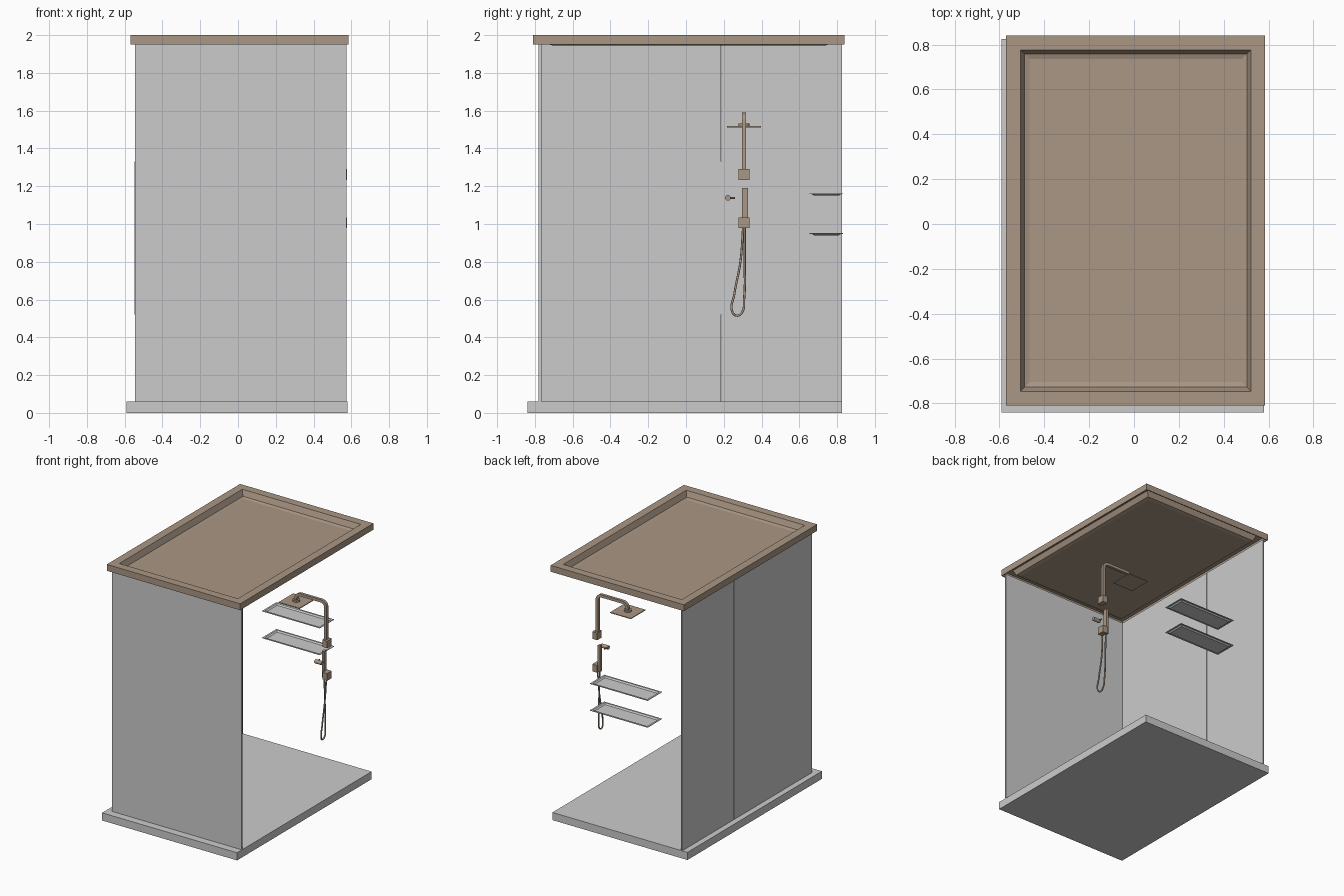
import bpy, bmesh, math
from mathutils import Vector

if "Cube" in bpy.data.objects:
    bpy.data.objects.remove(bpy.data.objects["Cube"])

bronze = bpy.data.materials.new("bronze")
bronze.diffuse_color = (0.40, 0.31, 0.235, 1)
bronze.use_nodes = True
bronze.node_tree.nodes["Principled BSDF"].inputs["Base Color"].default_value = bronze.diffuse_color


def finish(name, bm, mat=None):
    bmesh.ops.recalc_face_normals(bm, faces=bm.faces)
    me = bpy.data.meshes.new(name)
    bm.to_mesh(me)
    bm.free()
    ob = bpy.data.objects.new(name, me)
    bpy.context.collection.objects.link(ob)
    if mat:
        me.materials.append(mat)
    return ob


def box(name, x, y, z, mat=None):
    bm = bmesh.new()
    bmesh.ops.create_cube(bm, size=1)
    for v in bm.verts:
        v.co = [lo + (c + 0.5) * (hi - lo) for c, (lo, hi) in zip(v.co, (x, y, z))]
    return finish(name, bm, mat)


def cylinder(name, centre, radius, length, axis, mat=None, sides=24):
    bpy.ops.mesh.primitive_cylinder_add(vertices=sides, radius=radius, depth=length, location=centre)
    ob = bpy.context.object
    ob.name = name
    ob.rotation_euler = {'X': (0, math.pi / 2, 0), 'Y': (math.pi / 2, 0, 0), 'Z': (0, 0, 0)}[axis]
    bpy.ops.object.shade_smooth_by_angle()
    if mat:
        ob.data.materials.append(mat)
    return ob


def pan(name, x, y, profile, mat=None):
    """Closed shell of rectangular rings; profile is (inset, z), first and last rings are capped."""
    bm = bmesh.new()
    rings = []
    for i, z in profile:
        rings.append([bm.verts.new(p) for p in (
            (x[0] + i, y[0] + i, z), (x[1] - i, y[0] + i, z),
            (x[1] - i, y[1] - i, z), (x[0] + i, y[1] - i, z))])
    for a, b in zip(rings, rings[1:]):
        for k in range(4):
            bm.faces.new((a[k], a[(k + 1) % 4], b[(k + 1) % 4], b[k]))
    bm.faces.new(rings[0])
    bm.faces.new(rings[-1])
    return finish(name, bm, mat)


# floor tray
box("floor_tray", (-0.59, 0.58), (-0.84, 0.825), (0, 0.06))

# pressed roof pan: underside first, round the outer flange, then the recessed top
pan("roof_pan", (-0.57, 0.585), (-0.81, 0.84),
    [(0.105, 1.945), (0.078, 1.952), (0.060, 1.99), (0.006, 1.99), (0.006, 1.95),
     (0, 1.95), (0, 2.0), (0.064, 2.0), (0.082, 1.957), (0.105, 1.95)], bronze)

# glass walls
box("front_glass", (-0.545, 0.575), (-0.78, -0.766), (0.06, 1.95))
box("side_glass_front", (-0.545, -0.535), (-0.766, 0.184), (0.06, 1.95))
box("side_glass_back", (-0.545, -0.535), (0.189, 0.825), (0.06, 1.95))
box("door_edge_handle", (-0.549, -0.530), (0.183, 0.190), (0.52, 1.33))

# shelves
for n, z in (("upper", 1.150), ("lower", 0.940)):
    pan(n + "_shelf", (-0.25, 0.25), (0.655, 0.832),
        [(0.022, z), (0.012, z + 0.008), (0, z + 0.008), (0, z + 0.012),
         (0.014, z + 0.012), (0.024, z + 0.003)])

# shower arm: square bar with a rounded bend, outlined in xz and extruded along y
yc, half, bend = 0.307, 0.011, 0.04
cx, cz = 0.55 - bend, 1.579 - bend


def side(off):
    r = bend + off
    pts = [(0.55 + off, 1.25)]
    pts += [(cx + r * math.cos(a), cz + r * math.sin(a))
            for a in (math.radians(15 * k) for k in range(7))]
    pts += [(0.33 + r * math.cos(a), cz + r * math.sin(a))
            for a in (math.radians(90 + 15 * k) for k in range(7))]
    return pts + [(0.33 - r, 1.53)]


bm = bmesh.new()
outer, inner = [[[bm.verts.new((x, y, z)) for x, z in side(o)] for y in (yc - half, yc + half)]
                for o in (half, -half)]
strips = (outer[0], outer[1], inner[1], inner[0])
for k in range(4):
    a, b = strips[k], strips[(k + 1) % 4]
    for i in range(len(a) - 1):
        bm.faces.new((a[i], a[i + 1], b[i + 1], b[i]))
for e in (0, -1):
    bm.faces.new([s[e] for s in strips])
arm = finish("shower_arm", bm, bronze)
bpy.context.view_layer.objects.active = arm
arm.select_set(True)
bpy.ops.object.shade_smooth_by_angle()
arm.select_set(False)

# rain head
hx = 0.29
box("rain_head", (hx - 0.09, hx + 0.09), (yc - 0.09, yc + 0.09), (1.512, 1.518), bronze)
cylinder("rain_head_boss", (hx, yc, 1.524), 0.028, 0.014, 'Z', bronze)

# wall brackets
for n, z in (("arm_bracket", 1.262), ("hand_shower_bracket", 1.007)):
    box(n, (0.535, 0.578), (yc - 0.028, yc + 0.028), (z - 0.028, z + 0.028), bronze)

# hand shower
box("hand_shower", (0.518, 0.538), (0.297, 0.327), (0.985, 1.19), bronze)

# hose
cu = bpy.data.curves.new("hose", 'CURVE')
cu.dimensions = '3D'
cu.bevel_depth = 0.006
cu.bevel_resolution = 2
cu.resolution_u = 8
cu.use_fill_caps = True
path = [(0.53, 0.311, 0.99), (0.535, 0.311, 0.80), (0.54, 0.308, 0.61), (0.545, 0.294, 0.528),
        (0.545, 0.268, 0.515), (0.55, 0.245, 0.535), (0.55, 0.256, 0.63), (0.55, 0.288, 0.80),
        (0.555, 0.303, 0.99)]
sp = cu.splines.new('BEZIER')
sp.bezier_points.add(len(path) - 1)
for p, co in zip(sp.bezier_points, path):
    p.co = co
    p.handle_left_type = p.handle_right_type = 'AUTO'
cu.materials.append(bronze)
bpy.context.collection.objects.link(bpy.data.objects.new("hose", cu))

# valve knob with lever
cylinder("valve_knob", (0.545, 0.222, 1.138), 0.015, 0.06, 'X', bronze)
cylinder("valve_lever", (0.525, 0.243, 1.138), 0.005, 0.034, 'Y', bronze, 12)
